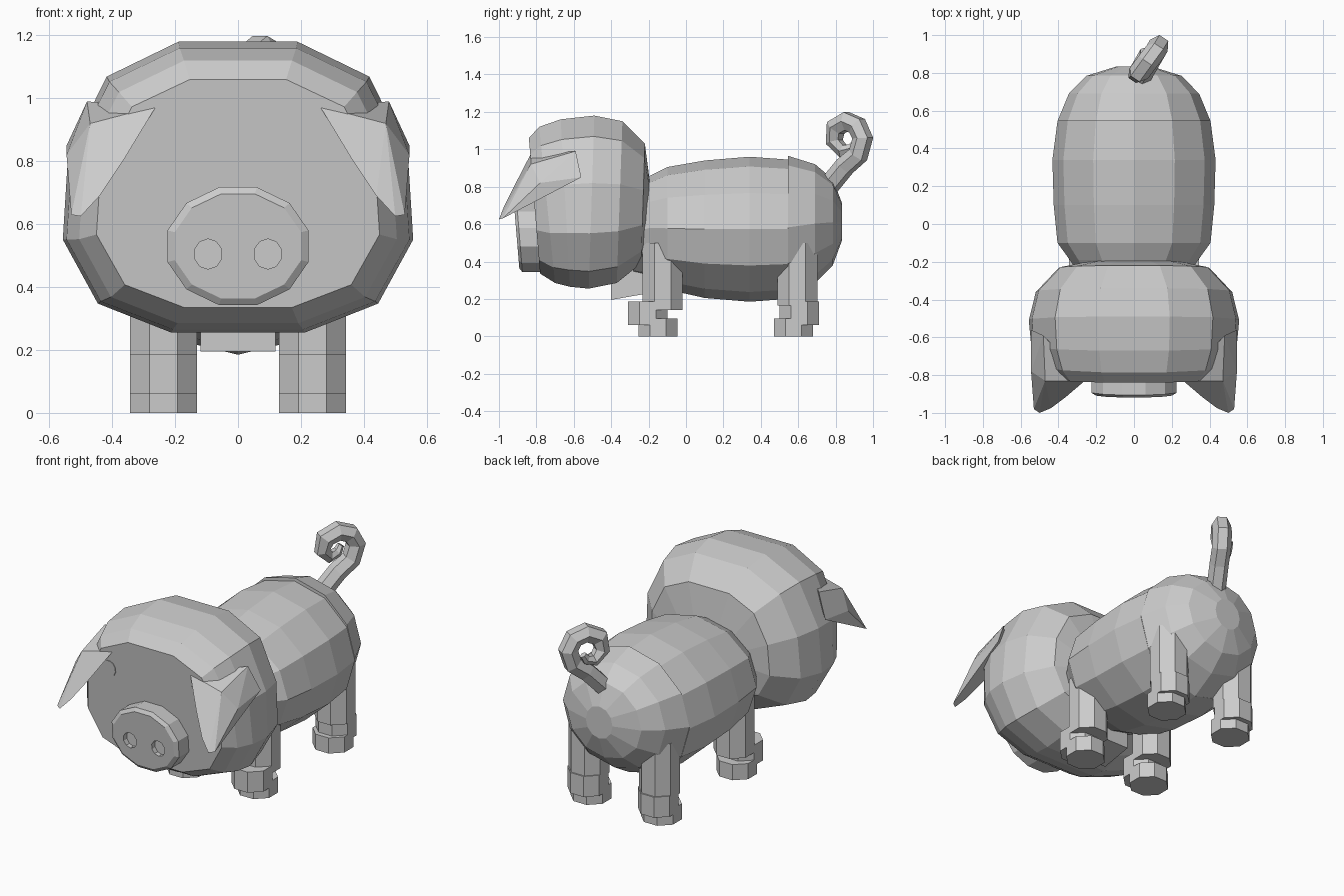
import bpy, bmesh, math
from mathutils import Vector

cube = bpy.data.objects.get("Cube")
if cube:
    bpy.data.objects.remove(cube, do_unlink=True)

grey = bpy.data.materials.new("plain grey")
grey.use_nodes = True
grey.diffuse_color = (0.6, 0.6, 0.6, 1)
grey.node_tree.nodes["Principled BSDF"].inputs["Base Color"].default_value = (0.6, 0.6, 0.6, 1)


def finish(name, bm):
    bmesh.ops.recalc_face_normals(bm, faces=bm.faces)
    mesh = bpy.data.meshes.new(name)
    bm.to_mesh(mesh)
    bm.free()
    mesh.materials.append(grey)
    ob = bpy.data.objects.new(name, mesh)
    bpy.context.scene.collection.objects.link(ob)
    return ob


def loft(name, loops):
    """Skin a list of closed point loops and cap both ends."""
    bm = bmesh.new()
    rings = [[bm.verts.new(p) for p in loop] for loop in loops]
    n = len(rings[0])
    for a, b in zip(rings, rings[1:]):
        for i in range(n):
            j = (i + 1) % n
            bm.faces.new((a[i], a[j], b[j], b[i]))
    bm.faces.new(rings[0])
    bm.faces.new(rings[-1])
    return finish(name, bm)


def barrel(name, shape, rings):
    """Loft a unit section through rings of (top y, bottom y, half width, top, bottom)."""
    return loft(name, [[(x * w, y0 + (y1 - y0) * (1 - z), lo + z * (hi - lo)) for x, z in shape]
                       for y0, y1, w, hi, lo in rings])


def oval(cx, cz, rx, rz, n, y, tilt=0):
    """Flat-topped oval facing the front."""
    pts = []
    for i in range(n):
        a = math.tau * (i + 0.5) / n
        z = rz * math.sin(a)
        pts.append((cx + rx * math.cos(a), y - tilt * z, cz + z))
    return pts


def octagon(cx, cy, rx, ry, z):
    k = 1 / math.cos(math.pi / 8)
    return [(cx + k * rx * math.cos(math.tau * (i + 0.5) / 8),
             cy + k * ry * math.sin(math.tau * (i + 0.5) / 8), z) for i in range(8)]


# Head, with a face that slopes back toward the chin
head_half = [(0.34, 1), (0.75, 0.88), (0.97, 0.61), (1, 0.32), (0.8, 0.1), (0.38, 0)]
head_shape = head_half + [(-x, z) for x, z in reversed(head_half)]
barrel("head", head_shape, [
    (-0.84, -0.78, 0.45, 1.06, 0.335), (-0.785, -0.7, 0.505, 1.12, 0.285),
    (-0.67, -0.62, 0.545, 1.16, 0.265), (-0.49, -0.52, 0.557, 1.18, 0.255),
    (-0.34, -0.37, 0.52, 1.15, 0.285), (-0.22, -0.24, 0.4, 1.03, 0.39),
    (-0.19, -0.2, 0.22, 0.8, 0.55)])

# Neck, trunk and rump share a twelve-sided section with a ridge on top
body_shape = [(math.sin(math.tau * i / 12), 0.5 + 0.5 * math.cos(math.tau * i / 12))
              for i in range(12)]
barrel("neck", body_shape, [(-0.28, -0.28, 0.28, 0.8, 0.32), (-0.19, -0.19, 0.34, 0.86, 0.3),
                            (-0.1, -0.1, 0.405, 0.905, 0.25)])
barrel("trunk", body_shape, [(-0.1, -0.1, 0.405, 0.905, 0.25), (0.1, 0.1, 0.425, 0.94, 0.205),
                             (0.34, 0.34, 0.432, 0.96, 0.185),
                             (0.545, 0.545, 0.405, 0.945, 0.2)])
barrel("rump", body_shape, [(0.545, 0.545, 0.405, 0.965, 0.2), (0.69, 0.69, 0.345, 0.92, 0.285),
                            (0.785, 0.785, 0.25, 0.84, 0.38), (0.835, 0.835, 0.09, 0.71, 0.515)])

# Chest wedge under the jaw
loft("chest", [[(-0.12, y, lo), (0.12, y, lo), (0.12, y, hi), (-0.12, y, hi)]
               for y, lo, hi in ((-0.4, 0.195, 0.3), (-0.2, 0.23, 0.4))])

# Snout with two sunken nostrils
snout = loft("snout", [oval(0, 0.53, 0.232, 0.194, 12, -0.78, 0.083),
                       oval(0, 0.53, 0.232, 0.194, 12, -0.89, 0.083),
                       oval(0, 0.53, 0.208, 0.172, 12, -0.905, 0.083)])
for side in (-1, 1):
    cutter = loft("nostril_cutter", [oval(side * 0.095, 0.505, 0.045, 0.048, 10, y)
                                     for y in (-1, -0.87)])
    cutter.hide_render = True
    cutter.hide_set(True)
    cut = snout.modifiers.new("nostril", "BOOLEAN")
    cut.object = cutter
    cut.solver = "EXACT"

for side, label in ((1, "left"), (-1, "right")):
    # Closed eye beside the ear
    loft(label + "_eye", [oval(side * 0.29, 0.86, 0.045, 0.05, 12, y, 0.083)
                          for y in (-0.82, -0.828)])

    # Drooping ear
    bm = bmesh.new()
    for x, y, z in ((0.545, -0.56, 0.85), (0.48, -0.59, 0.99), (0.26, -0.83, 0.975),
                    (0.35, -0.72, 0.97), (0.36, -0.915, 0.81), (0.44, -0.975, 0.69),
                    (0.5, -1.0, 0.625), (0.53, -0.98, 0.63), (0.545, -0.78, 0.82),
                    (0.47, -0.83, 0.92)):
        bm.verts.new((side * x, y, z))
    bmesh.ops.convex_hull(bm, input=bm.verts)
    finish(label + "_ear", bm)

    # Legs: hoof, offset ankle block and upper column
    for place, hoof_y, ankle_y, leg_y, leg_low in (("front", -0.15, -0.205, -0.125, 0.14),
                                                   ("rear", 0.575, 0.605, 0.595, 0.165)):
        x = side * 0.237
        for part, y, ry, lo, hi in (("hoof", hoof_y, 0.105, 0, 0.095),
                                    ("ankle", ankle_y, 0.105, 0.06, 0.185),
                                    ("leg", leg_y, 0.107, leg_low, 0.5)):
            loft(f"{place}_{label}_{part}", [octagon(x, y, 0.107, ry, z) for z in (lo, hi)])

# Curly tail: hexagonal section swept along a leaning spiral that drifts sideways
path = [(0.76, 0.8), (0.85, 0.91), (0.92, 0.97), (0.945, 1.06), (0.915, 1.125), (0.855, 1.15),
        (0.79, 1.115), (0.778, 1.04), (0.82, 0.99), (0.865, 1.005), (0.885, 1.04)]
across = Vector((0.83, -0.55, 0))
points = [Vector((0.03 + 0.58 * (y - 0.77), y, z)) - across * 0.009 * max(0, i - 4)
          for i, (y, z) in enumerate(path)]
loops = []
for i, p in enumerate(points):
    along = (points[min(i + 1, len(points) - 1)] - points[max(i - 1, 0)]).normalized()
    out = along.cross(across).normalized()
    r = 0.056 if i < 7 else 0.056 - 0.009 * (i - 6)
    loops.append([p + r * (math.cos(a) * across + math.sin(a) * out)
                  for a in (math.tau * k / 6 for k in range(6))])
loft("tail", loops)
